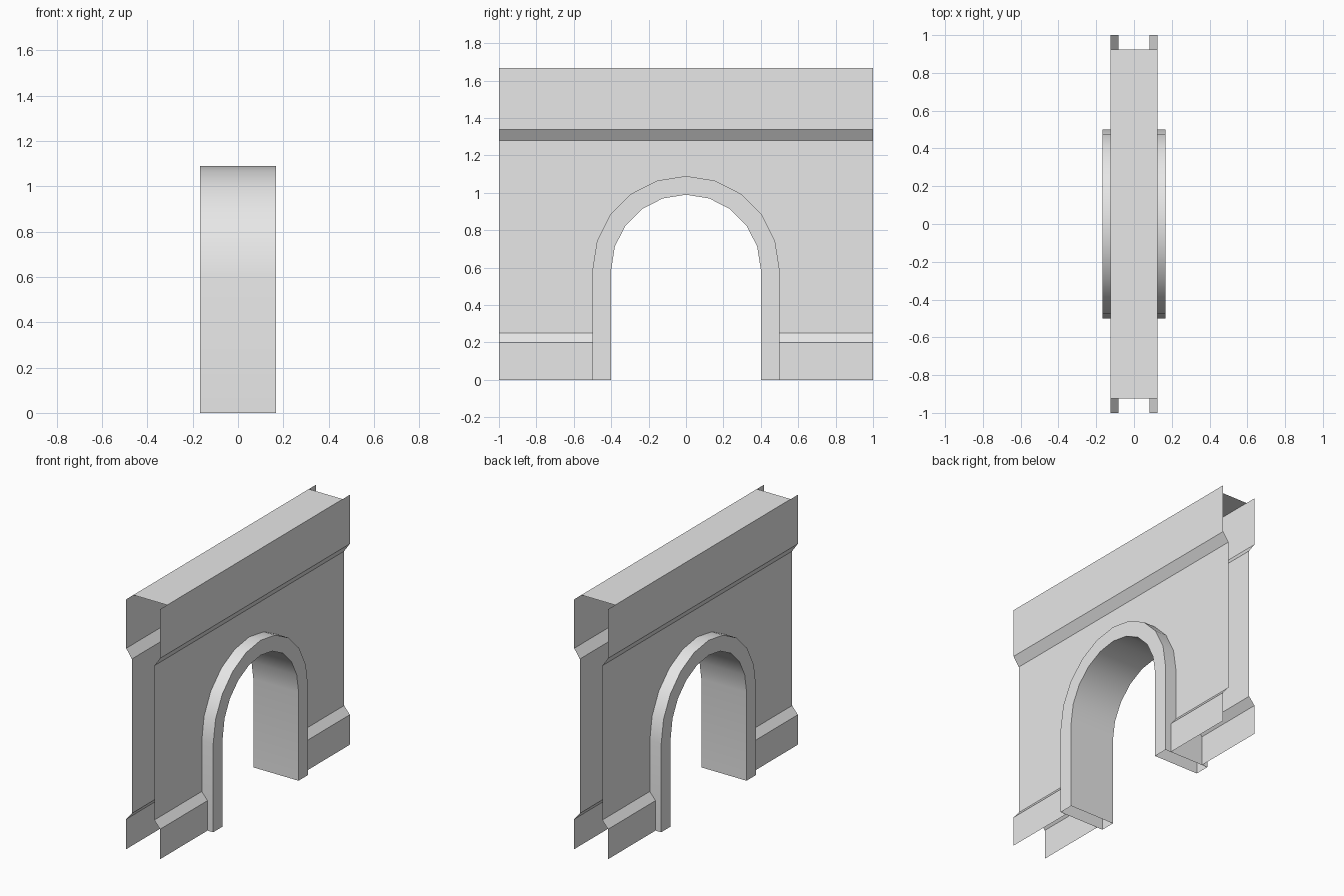
import bpy, bmesh
from math import sin, cos, pi, radians

cube = bpy.data.objects.get("Cube")
if cube:
    bpy.data.objects.remove(cube, do_unlink=True)

stone = bpy.data.materials.new("pale_grey_stone")
stone.use_nodes = True
grey = (0.8, 0.8, 0.8, 1.0)
stone.diffuse_color = grey
stone.node_tree.nodes["Principled BSDF"].inputs["Base Color"].default_value = grey

# Main sizes
END, TOP, SPRING = 1.0, 1.667, 0.59
WALL_X, LEDGE_X, FRAME_X = 0.083, 0.125, 0.167
OUTER_R, INNER_R = 0.5, 0.4
PLINTH_Z, PLINTH_TOP = 0.2, 0.25
CORNICE_Z, CORNICE_TOP = 1.28, 1.34


def make_object(name, polygons, smooth=False, mirror=False):
    bm = bmesh.new()
    for points in polygons:
        bm.faces.new([bm.verts.new(p) for p in points])
    bmesh.ops.remove_doubles(bm, verts=bm.verts, dist=0.0005)
    bm.normal_update()
    if mirror:  # outer skins face away from the middle
        for face in bm.faces:
            if face.normal.x < 0:
                face.normal_flip()
    mesh = bpy.data.meshes.new(name)
    bm.to_mesh(mesh)
    bm.free()
    mesh.materials.append(stone)
    if smooth:
        mesh.shade_smooth()
        mesh.set_sharp_from_angle(angle=radians(30))
    obj = bpy.data.objects.new(name, mesh)
    bpy.context.collection.objects.link(obj)
    if mirror:
        obj.modifiers.new("Mirror", 'MIRROR').use_axis = (True, False, False)
    return obj


def bands(profile, y0, y1):
    """Horizontal strips following an (x, z) profile."""
    return [[(xa, y0, za), (xa, y1, za), (xb, y1, zb), (xb, y0, zb)]
            for (xa, za), (xb, zb) in zip(profile, profile[1:])]


def arch_path(x, radius, base, steps=10):
    """Leg, half circle, leg, running from -y to +y."""
    curve = [(x, -radius * cos(pi * i / steps), SPRING + radius * sin(pi * i / steps))
             for i in range(steps + 1)]
    return [(x, -radius, base)] + curve + [(x, radius, base)]


# Wall faces with the arch cut out
outline = [(WALL_X, -END, PLINTH_TOP)] + arch_path(WALL_X, OUTER_R, PLINTH_TOP)
outline += [(WALL_X, END, PLINTH_TOP), (WALL_X, END, CORNICE_Z), (WALL_X, -END, CORNICE_Z)]
make_object("wall_faces", [outline], mirror=True)

# Plinths either side of the opening
plinth = [(LEDGE_X, 0), (LEDGE_X, PLINTH_Z), (WALL_X, PLINTH_TOP)]
make_object("plinths", bands(plinth, -END, -OUTER_R) + bands(plinth, OUTER_R, END), mirror=True)

# Parapet faces with the sloped underside
parapet = [(WALL_X, CORNICE_Z), (LEDGE_X, CORNICE_TOP), (LEDGE_X, TOP)]
make_object("parapet_faces", bands(parapet, -END, END), mirror=True)

# Top slab, slightly shorter than the wall
cap = 0.925
make_object("wall_top", [[(-LEDGE_X, -cap, TOP), (LEDGE_X, -cap, TOP),
                          (LEDGE_X, cap, TOP), (-LEDGE_X, cap, TOP)]])

# Arch surround: a hollow rectangular section swept along the arch
rings = [arch_path(x, r, 0) for x, r in ((FRAME_X, OUTER_R), (FRAME_X, INNER_R),
                                        (-FRAME_X, INNER_R), (-FRAME_X, OUTER_R))]
surround = []
for a, b in zip(rings, rings[1:] + rings[:1]):
    surround += [[a[i], b[i], b[i + 1], a[i + 1]] for i in range(len(a) - 1)]
make_object("arch_surround", surround, smooth=True)
